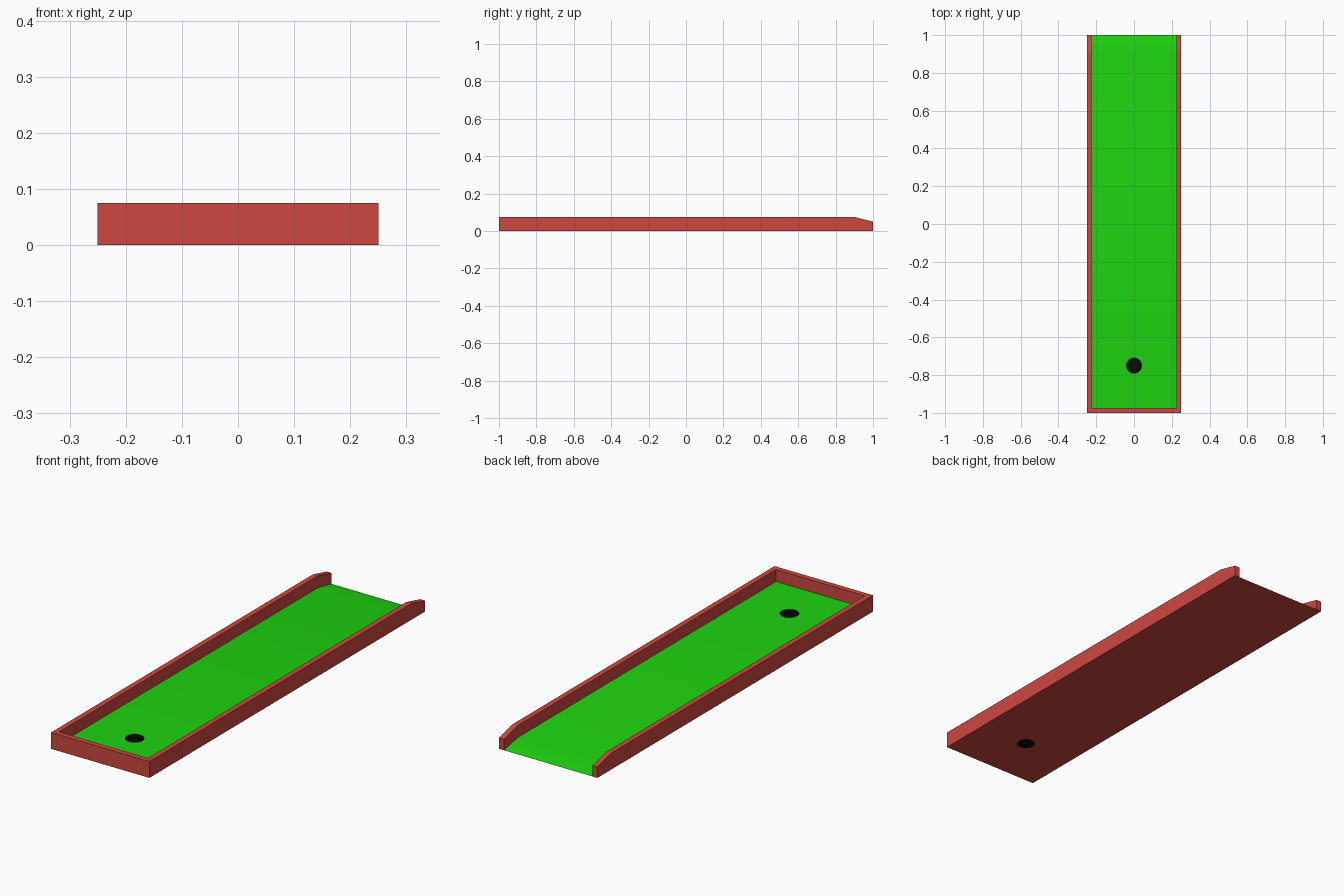
import bpy, bmesh, math

if "Cube" in bpy.data.objects:
    bpy.data.objects.remove(bpy.data.objects["Cube"])

W, T, H = 0.25, 0.025, 0.075      # half width, wall thickness, wall height
IN = W - T                        # inner half width
FLOOR, RAMP_Y, LIP = 0.02, 0.9, 0.05
HOLE_Y, HOLE_R, SIDES = -0.75, 0.04, 32


def material(name, color):
    m = bpy.data.materials.new(name)
    m.diffuse_color = (*color, 1)
    m.use_nodes = True
    m.node_tree.nodes["Principled BSDF"].inputs["Base Color"].default_value = m.diffuse_color
    return m


def finish(bm, name, mat, smooth=False):
    mesh = bpy.data.meshes.new(name)
    bm.to_mesh(mesh)
    bm.free()
    ob = bpy.data.objects.new(name, mesh)
    bpy.context.collection.objects.link(ob)
    mesh.materials.append(mat)
    if smooth:
        bpy.context.view_layer.objects.active = ob
        ob.select_set(True)
        bpy.ops.object.shade_smooth_by_angle(angle=math.radians(30))
        ob.select_set(False)
    return ob


def ring(bm, z):
    return [bm.verts.new((HOLE_R * math.cos(2 * math.pi * i / SIDES),
                          HOLE_Y + HOLE_R * math.sin(2 * math.pi * i / SIDES), z))
            for i in range(SIDES)]


def loop_edges(bm, verts):
    return [bm.edges.new((a, b)) for a, b in zip(verts, verts[1:] + verts[:1])]


def holed_plate(bm, corners, z):
    # flat plate with the round hole left open
    edges = loop_edges(bm, corners) + loop_edges(bm, ring(bm, z))
    bmesh.ops.triangle_fill(bm, edges=edges, use_beauty=True, normal=(0, 0, 1))


def orient(bm, up):
    for f in bm.faces:
        f.normal_update()
        if f.normal.z * up < 0:
            f.normal_flip()


red = material("red_paint", (0.6, 0.065, 0.05))
green = material("green_turf", (0.013, 0.65, 0.005))
black = material("black_cup", (0.003, 0.003, 0.003))

# U-shaped border: one cross-section swept round the lane, lower at the open end
bm = bmesh.new()
stations = []
for s, seq in ((1, (1, RAMP_Y, -1)), (-1, (-1, RAMP_Y, 1))):
    for y in seq:
        top = LIP if y == 1 else H
        yi = y + T if y == -1 else y
        stations.append([bm.verts.new(p) for p in (
            (s * W, y, 0), (s * W, y, top), (s * IN, yi, top), (s * IN, yi, 0))])
for a, b in zip(stations, stations[1:]):
    for i in range(4):
        j = (i + 1) % 4
        bm.faces.new((a[i], a[j], b[j], b[i]))
bm.faces.new(stations[0])
bm.faces.new(stations[-1])
bmesh.ops.recalc_face_normals(bm, faces=bm.faces)
finish(bm, "border_wall", red)

# Underside board
bm = bmesh.new()
holed_plate(bm, [bm.verts.new((x, y, 0)) for x, y in
                 ((-IN, -1 + T), (IN, -1 + T), (IN, 1), (-IN, 1))], 0)
orient(bm, -1)
finish(bm, "base_board", red)

# Turf: entry ramp, long lane and the plate around the hole
bm = bmesh.new()
rows = [[bm.verts.new((x, y, z)) for x in (-IN, IN)]
        for y, z in ((1, 0), (RAMP_Y, FLOOR), (-0.5, FLOOR))]
for a, b in zip(rows, rows[1:]):
    bm.faces.new((a[0], b[0], b[1], a[1]))
front = [bm.verts.new((x, -1 + T, FLOOR)) for x in (-IN, IN)]
seam = bm.edges.get(rows[2])
edges = [seam, bm.edges.new((rows[2][0], front[0])), bm.edges.new(front),
         bm.edges.new((front[1], rows[2][1]))] + loop_edges(bm, ring(bm, FLOOR))
bmesh.ops.triangle_fill(bm, edges=edges, use_beauty=True, normal=(0, 0, 1))
orient(bm, 1)
finish(bm, "turf", green, True)

# Cup sunk into the turf
bm = bmesh.new()
lo, hi = ring(bm, 0), ring(bm, FLOOR)
for i in range(SIDES):
    j = (i + 1) % SIDES
    bm.faces.new((lo[j], lo[i], hi[i], hi[j]))
bm.faces.new(lo)
finish(bm, "hole_cup", black, True)
